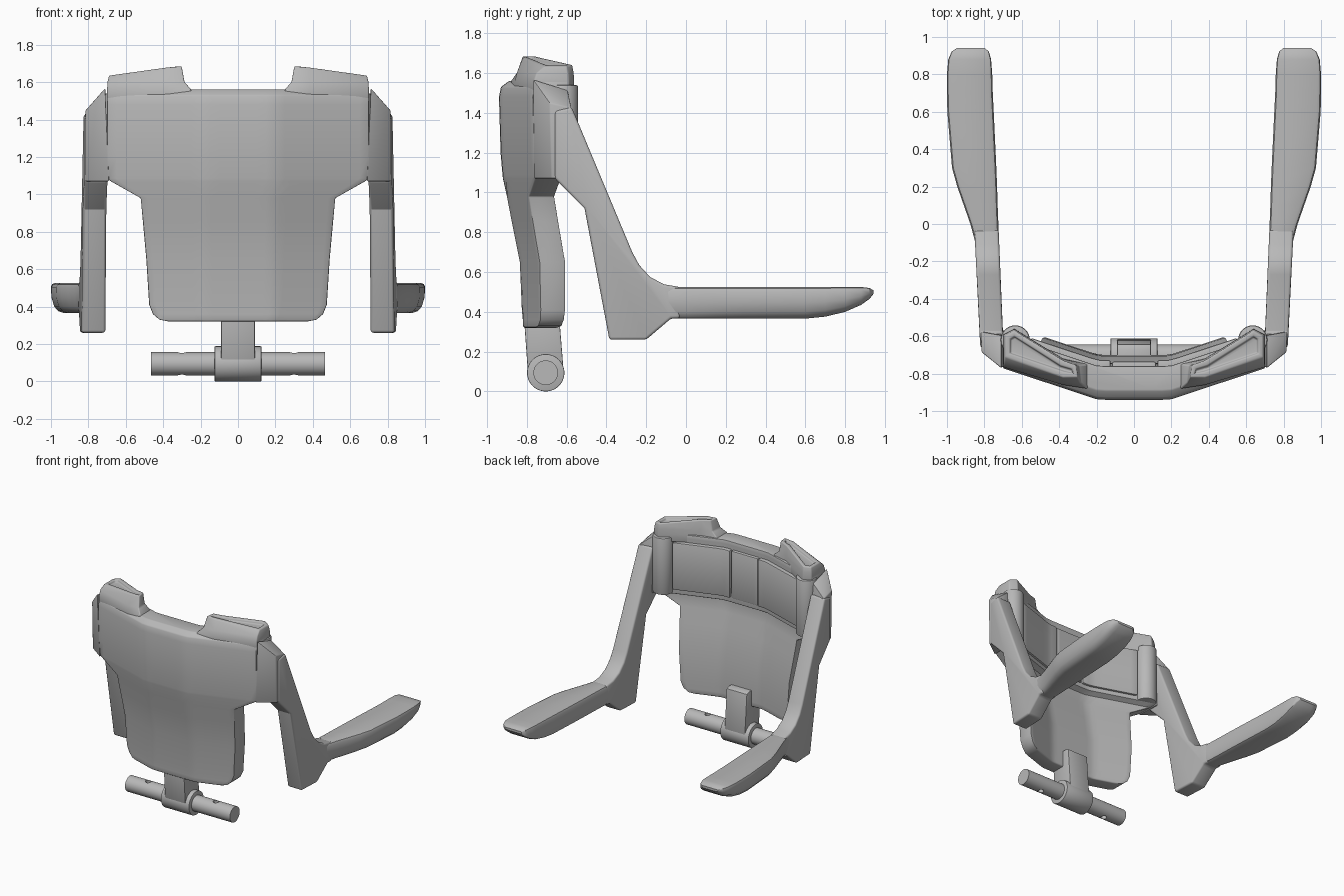
import bpy, bmesh, math
from mathutils import Vector

cube = bpy.data.objects.get("Cube")
if cube:
    bpy.data.objects.remove(cube, do_unlink=True)

grey = bpy.data.materials.new("plain_grey")
grey.use_nodes = True
colour = (0.48, 0.48, 0.48, 1)
grey.diffuse_color = colour
bsdf = next(n for n in grey.node_tree.nodes if n.type == 'BSDF_PRINCIPLED')
bsdf.inputs["Base Color"].default_value = colour


def loft(name, rings, mirror=False, bevel=0.0, segments=2, inset=0.0):
    """Skin a list of equal-length point rings and cap both ends."""
    bm = bmesh.new()
    vs = [[bm.verts.new(p) for p in ring] for ring in rings]
    n = len(vs[0])
    for a, b in zip(vs, vs[1:]):
        for i in range(n):
            j = (i + 1) % n
            bm.faces.new((a[i], a[j], b[j], b[i]))
    bm.faces.new(vs[0])
    cap = bm.faces.new(vs[-1])
    bmesh.ops.recalc_face_normals(bm, faces=bm.faces)
    if inset:
        bmesh.ops.inset_region(bm, faces=[cap], thickness=inset, depth=0)
        bmesh.ops.inset_region(bm, faces=[cap], thickness=0.006, depth=-0.02)
    mesh = bpy.data.meshes.new(name)
    bm.to_mesh(mesh)
    bm.free()
    mesh.materials.append(grey)
    ob = bpy.data.objects.new(name, mesh)
    bpy.context.scene.collection.objects.link(ob)
    if mirror:
        ob.modifiers.new("mirror", 'MIRROR').use_mirror_merge = False
    if bevel:
        m = ob.modifiers.new("bevel", 'BEVEL')
        m.width, m.segments = bevel, segments
        m.limit_method = 'ANGLE'
        m.angle_limit = math.radians(35)
    return ob


def rod(name, start, end, radius, sides=40, **kw):
    """Round bar between two points."""
    a, b = Vector(start), Vector(end)
    u = (b - a).orthogonal().normalized()
    v = (b - a).normalized().cross(u)
    circle = [(u * math.cos(t) + v * math.sin(t)) * radius
              for t in (math.tau * i / sides for i in range(sides))]
    return loft(name, [[a + c for c in circle], [b + c for c in circle]], **kw)


def wrap(x):
    """Backward sweep of the back shell away from its flat centre."""
    return 0.33 * max(0, abs(x) - 0.19)


parts = []

# Back shell: height, half width, front depth at centre, thickness
shell_rows = [(.32, .37, -.815, .11), (.33, .42, -.82, .12), (.36, .455, -.82, .12),
              (.41, .475, -.825, .125), (.65, .49, -.835, .13), (.85, .508, -.875, .13),
              (.98, .52, -.90, .13), (1.07, .68, -.92, .13), (1.085, .70, -.922, .18),
              (1.2, .70, -.932, .18), (1.48, .70, -.94, .18), (1.53, .70, -.93, .17),
              (1.56, .70, -.89, .13)]
rings = []
for z, w, y, thick in shell_rows:
    xs = [w * i / 14 for i in range(-14, 15)]
    rings.append([(x, y + wrap(x), z) for x in xs] +
                 [(x, y + thick + wrap(x), z) for x in reversed(xs)])
parts.append(loft("back_shell", rings, bevel=0.012))

# Three lumbar pads on the inner face, separated by narrow seams
for name, x0, x1, lift in (("right_pad", -.55, -.125, .03), ("centre_pad", -.118, .118, .022),
                           ("left_pad", .125, .55, .03)):
    xs = [x0 + (x1 - x0) * i / 8 for i in range(9)]
    rings = [[(x, -.80 + wrap(x), z) for x in xs] +
             [(x, -.758 + lift + wrap(x), z) for x in reversed(xs)] for z in (1.12, 1.5)]
    parts.append(loft(name, rings, bevel=0.01))

# Rounded posts closing the inner corners
parts.append(rod("corner_posts", (.635, -.62, 1.085), (.635, -.62, 1.54), .078,
                 mirror=True, bevel=0.01))

# Raised shoulders with a recessed top, either side of the neck notch
low = [(.22, -.88), (.25, -.75), (.38, -.72), (.64, -.56), (.70, -.59), (.70, -.765), (.38, -.86)]
high = [(.30, -.82), (.31, -.755), (.38, -.73), (.64, -.57), (.69, -.60), (.69, -.71), (.38, -.82)]
tops = [(x, y, 1.685 - .14 * max(0, x - .33)) for x, y in high]
mids = [(x * .75 + X * .25, y * .75 + Y * .25, 1.60) for (x, y), (X, Y) in zip(low, high)]
mids[0], mids[1] = (.285, -.85, 1.60), (.295, -.755, 1.60)
parts.append(loft("shoulders", [[(x, y, 1.5) for x, y in low],
                                [(.25 if x < .26 else x, y, 1.56) for x, y in low], mids, tops],
                  mirror=True, bevel=0.012, segments=3, inset=0.03))

# Brackets joining the shell to the arms
foot = [(.69, -.765), (.815, -.675), (.82, -.57), (.69, -.57)]
crown = [(.71, -.77, 1.57), (.815, -.685, 1.45), (.818, -.575, 1.425), (.71, -.595, 1.515)]
parts.append(loft("arm_brackets", [[(x, y, 1.07) for x, y in foot], crown],
                  mirror=True, bevel=0.006))

# Slanted arm posts
profile = [(-.66, 1.07), (-.66, 1.41), (-.575, 1.43), (-.27, .70), (-.235, .635), (-.18, .575),
           (-.11, .538), (-.03, .525), (-.03, .367), (-.075, .367), (-.20, .26), (-.385, .26),
           (-.51, .92)]
parts.append(loft("arm_posts", [[(.725 + .042 * y, y, z) for y, z in profile],
                                [(.855 + .05 * y, y, z) for y, z in profile]],
                  mirror=True, bevel=0.014, segments=3))

# Armrests: depth, inner side, outer side, underside, top
stations = [(-.2, .72, .838, .40, .50), (-.1, .721, .848, .367, .525), (0, .725, .875, .366, .525),
            (.1, .729, .91, .366, .525), (.2, .732, .945, .366, .525), (.3, .736, .973, .366, .525),
            (.6, .75, .998, .366, .525), (.7, .755, 1.0, .376, .525), (.8, .758, 1.0, .40, .525),
            (.88, .764, .993, .435, .525), (.922, .776, .975, .465, .52), (.942, .80, .945, .49, .508)]
rings = []
for y, a, b, lo, hi in stations:
    h, w = hi - lo, b - a
    r = .15 * h
    rings.append([(a, y, lo + r), (a, y, hi - r), (a + r * .3, y, hi - r * .3), (a + r, y, hi),
                  (b - r, y, hi), (b - r * .3, y, hi - r * .3), (b, y, hi - r),
                  (b - .01 * w, y, lo + .5 * h), (b - .06 * w, y, lo + .22 * h),
                  (b - .15 * w, y, lo + .06 * h), (b - .26 * w, y, lo),
                  (a + r, y, lo), (a + r * .3, y, lo + r * .3)])
parts.append(loft("armrests", rings, mirror=True))

# Strut from the shell to the pivot
strut = [(-.795, .10), (-.812, .34), (-.74, .45), (-.672, .45), (-.642, .44), (-.615, .10)]
parts.append(loft("pivot_strut", [[(x, y, z) for y, z in strut] for x in (-.09, .09)],
                  bevel=0.004))
parts.append(rod("pivot_sleeve", (-.125, -.705, .094), (.125, -.705, .094), .094, bevel=0.004))

# Cross tube with two drilled holes
tube = rod("cross_tube", (-.465, -.705, .094), (.465, -.705, .094), .062)
parts.append(tube)
cutters = []
for x in (-.3, .3):
    drill = rod("hole_cutter", (x, -.705, -.1), (x, -.705, .3), .022, 20)
    drill.hide_render = True
    cut = tube.modifiers.new("hole", 'BOOLEAN')
    cut.operation, cut.solver, cut.object = 'DIFFERENCE', 'EXACT', drill
    cutters.append(drill)

# Bake modifiers and shade
bpy.ops.object.select_all(action='DESELECT')
for ob in parts:
    ob.select_set(True)
bpy.context.view_layer.objects.active = parts[0]
bpy.ops.object.convert(target='MESH')
bpy.ops.object.shade_smooth_by_angle(angle=math.radians(32))
for drill in cutters:
    bpy.data.objects.remove(drill, do_unlink=True)
